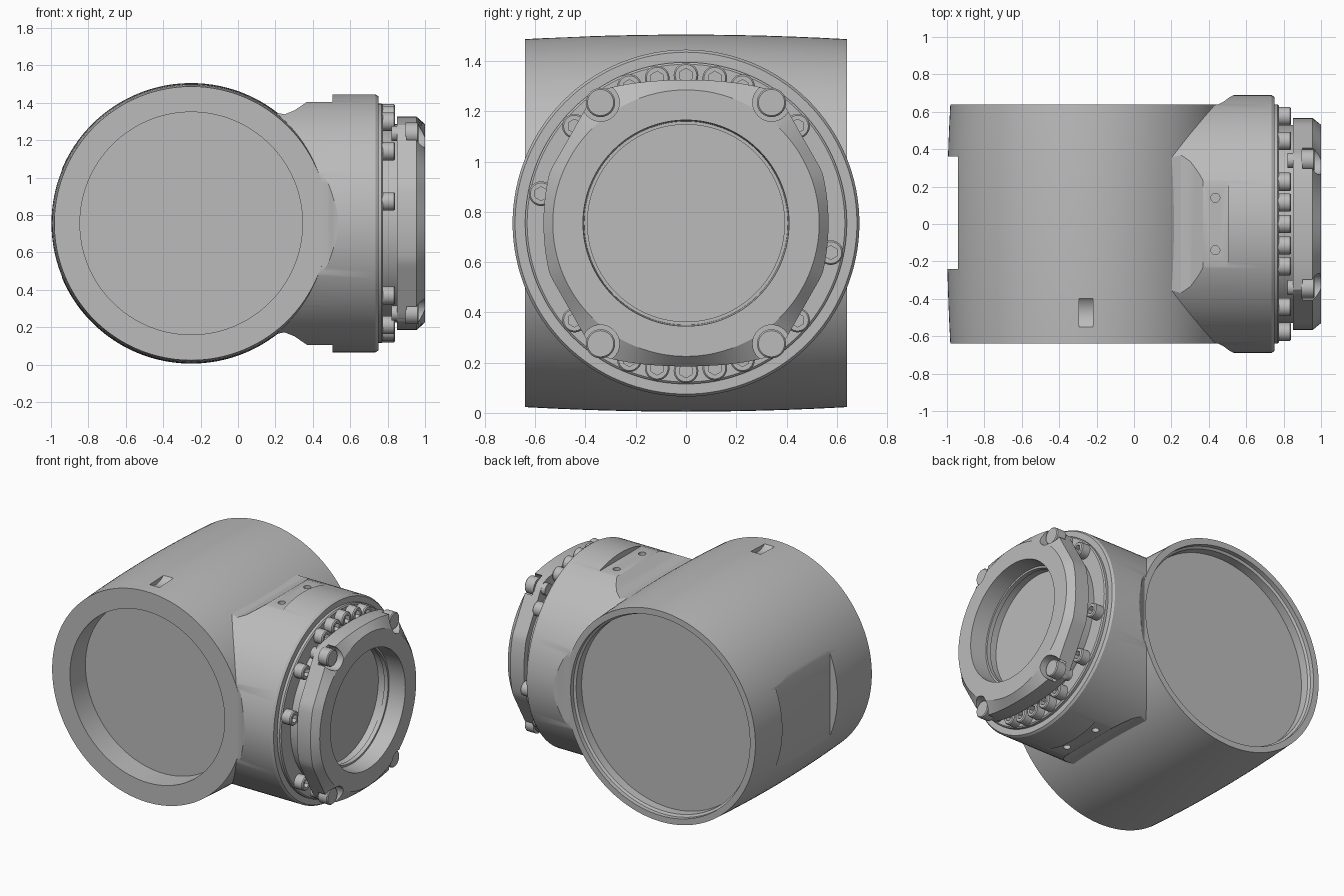
import bpy, bmesh, math
from math import sin, cos, pi, radians

if "Cube" in bpy.data.objects:
    bpy.data.objects.remove(bpy.data.objects["Cube"])

CZ = 0.755      # height of both axes
BX = -0.25      # x of the main barrel axis

grey = bpy.data.materials.new("cast_grey")
grey.use_nodes = True
grey.diffuse_color = (0.5, 0.5, 0.5, 1)
grey.node_tree.nodes["Principled BSDF"].inputs["Base Color"].default_value = (0.5, 0.5, 0.5, 1)


def finish(name, bm):
    bmesh.ops.recalc_face_normals(bm, faces=bm.faces)
    mesh = bpy.data.meshes.new(name)
    bm.to_mesh(mesh)
    bm.free()
    mesh.materials.append(grey)
    obj = bpy.data.objects.new(name, mesh)
    bpy.context.collection.objects.link(obj)
    return obj


def turned(name, profile, axis="X", centre=(0, 0, CZ), seg=128, closed=False):
    """Rings of (position, radius) along an axis; radius may be a function of angle."""
    bm = bmesh.new()
    rings = []
    for t, r in profile:
        ring = []
        for i in range(seg):
            a = 2 * pi * i / seg
            rad = r(a) if callable(r) else r
            u, v = rad * cos(a), rad * sin(a)
            p = {"X": (t, u, v), "Y": (u, t, v), "Z": (u, v, t)}[axis]
            ring.append(bm.verts.new([p[k] + centre[k] for k in range(3)]))
        rings.append(ring)
    pairs = list(zip(rings, rings[1:]))
    if closed:
        pairs.append((rings[-1], rings[0]))
    else:
        bm.faces.new(rings[0])
        bm.faces.new(rings[-1])
    for a, b in pairs:
        for i in range(seg):
            j = (i + 1) % seg
            bm.faces.new((a[i], a[j], b[j], b[i]))
    return finish(name, bm)


def prism(name, points, axis, low, high):
    """Extrude an outline along y (points are x, z) or z (points are x, y)."""
    bm = bmesh.new()
    ends = [[bm.verts.new((p, d, q) if axis == "Y" else (p, q, d)) for p, q in points]
            for d in (low, high)]
    bm.faces.new(ends[0])
    bm.faces.new(ends[1])
    n = len(points)
    for i in range(n):
        j = (i + 1) % n
        bm.faces.new((ends[0][i], ends[0][j], ends[1][j], ends[1][i]))
    return finish(name, bm)


def boolean(obj, tool, operation):
    mod = obj.modifiers.new("cut", "BOOLEAN")
    mod.operation, mod.object, mod.solver = operation, tool, "EXACT"
    bpy.context.view_layer.objects.active = obj
    bpy.ops.object.modifier_apply(modifier=mod.name)
    bpy.data.objects.remove(tool)


def smooth(obj, angle=25):
    bpy.ops.object.select_all(action="DESELECT")
    obj.select_set(True)
    bpy.context.view_layer.objects.active = obj
    bpy.ops.object.shade_smooth_by_angle(angle=radians(angle))


def mirrored(points, mid):
    return [(p, mid + q) for p, q in points] + [(p, mid - q) for p, q in reversed(points)]


# Main barrel, slightly crowned along its length
crown = [(0.64 * k / 6, 0.75 - 0.018 * (k / 6) ** 2) for k in range(-6, 7)]
body = turned("housing_body", crown, "Y", (BX, 0, CZ), 160)

# Side neck: a cylinder trimmed by a side outline and a top outline
neck = turned("neck", [(0, 0.69), (0.735, 0.69), (0.75, 0.68)], "X")
side = [(-0.1, 0.5), (0.05, 0.6), (0.16, 0.612), (0.2, 0.592), (0.25, 0.583), (0.3, 0.603),
        (0.37, 0.65), (0.505, 0.65), (0.505, 0.8), (0.9, 0.8)]
boolean(neck, prism("side_trim", mirrored(side, CZ), "Y", -1, 1), "INTERSECT")
plan = [(-0.2, 0.632), (0.41, 0.632), (0.45, 0.64), (0.48, 0.655), (0.51, 0.677),
        (0.54, 0.692), (0.6, 0.8), (0.9, 0.8)]
boolean(neck, prism("plan_trim", mirrored(plan, 0), "Z", -0.2, 1.8), "INTERSECT")
boolean(body, neck, "UNION")

# End recesses, flat on the far side, and key slot on top
boolean(body, turned("front_recess", [(-0.8, 0.595), (-0.47, 0.595)], "Y", (BX, 0, CZ)), "DIFFERENCE")
boolean(body, turned("back_recess", [(0.54, 0.675), (0.6, 0.675), (0.61, 0.69), (0.8, 0.69)],
                     "Y", (BX, 0, CZ)), "DIFFERENCE")
flat = [(-1.2, 0.2), (-0.94, 0.2), (-0.94, 1.3), (-1.2, 1.3)]
boolean(body, prism("side_flat", flat, "Y", -0.24, 0.36), "DIFFERENCE")
boolean(body, turned("key_slot", [(-0.295, 0.115), (-0.22, 0.115)], "X", (0, -0.478, 1.58), 64),
        "DIFFERENCE")

# Small drilled holes on the neck flats
for y in (-0.14, 0.14):
    for z in (CZ + 0.65, CZ - 0.65):
        boolean(body, turned("drill", [(-0.05, 0.024), (0.05, 0.024)], "Z", (0.435, y, z), 24),
                "DIFFERENCE")
smooth(body)

# Flange plate with hollow spigot
flange = turned("flange_plate", [(0.7, 0.64), (0.768, 0.64), (0.775, 0.632), (0.775, 0.53),
                                 (0.86, 0.53), (0.86, 0.4), (0.8, 0.4)])
smooth(flange)


# Cap ring with a rounded, four-cornered outline
def cap_outline(a):
    c, s = abs(cos(a)), abs(sin(a))
    diagonal = 0.573 / (0.87 * c + 0.494 * s)
    return min(0.57 + 0.2 * c * c, 0.567 + 0.1 * s * s, diagonal)


cap = turned("cap_ring", [(0.85, cap_outline), (0.955, cap_outline), (1.0, 0.53), (1.0, 0.41),
                          (0.88, 0.405), (0.88, 0.392), (0.85, 0.392)], closed=True)
corners = [(y, CZ + z) for y in (-0.34, 0.34) for z in (-0.48, 0.48)]
for y, z in corners:
    boolean(cap, turned("pocket", [(0.9, 0.075), (1.1, 0.075)], "X", (0, y, z), 32), "DIFFERENCE")
smooth(cap)

# Cap screws in the corner pockets
for i, (y, z) in enumerate(corners):
    screw = turned(f"cap_screw_{i + 1}", [(0.82, 0.04), (0.895, 0.04), (0.895, 0.058),
                                          (0.96, 0.058), (0.966, 0.052)], "X", (0, y, z), 32)
    smooth(screw)


# Socket-head flange screws around the plate
def hexagon(a):
    return 0.024 / cos((a + pi / 6) % (pi / 3) - pi / 6)


master = turned("flange_screw", [(0.77, 0.049), (0.833, 0.049), (0.84, 0.043), (0.84, hexagon),
                                 (0.81, hexagon)], "X", (0, 0, 0), 36)
smooth(master)
near_top = [0, 11.25, -11.25, 22.5, -22.5, 49, -49]
angles = near_top + [180 + a for a in near_top] + [-78.5, 101.5]
for i, a in enumerate(angles):
    screw = master if i == 0 else master.copy()
    if i:
        bpy.context.collection.objects.link(screw)
    screw.name = f"flange_screw_{i + 1}"
    screw.location = (0, 0.588 * sin(radians(a)), CZ + 0.588 * cos(radians(a)))
